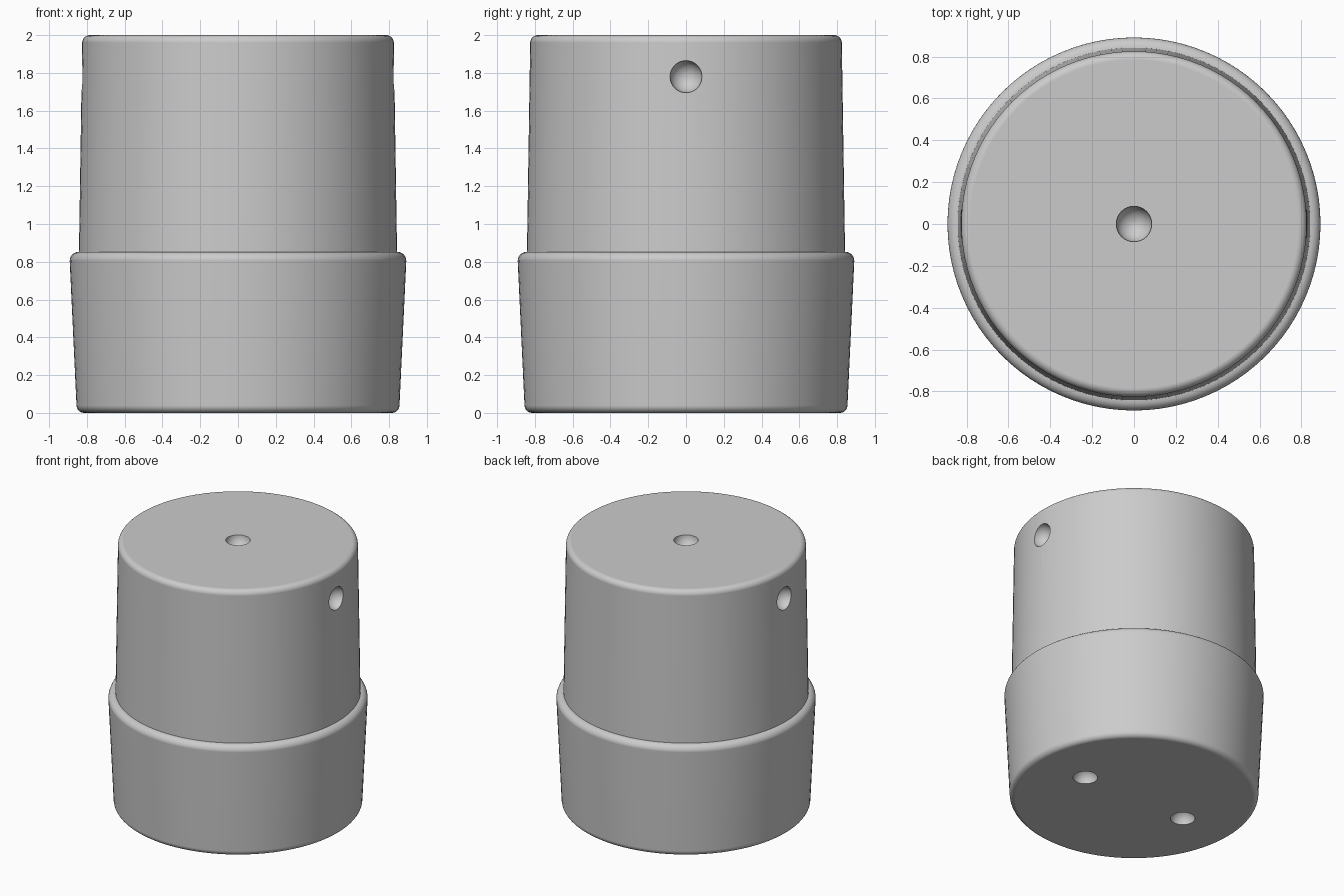
import bpy
import bmesh
import math
from mathutils import Matrix, Vector

cube = bpy.data.objects.get("Cube")
if cube:
    bpy.data.objects.remove(cube, do_unlink=True)

SEGMENTS = 96
DIMPLE_RADIUS = 0.085

grey = bpy.data.materials.new("plain grey")
grey.use_nodes = True
colour = (0.6, 0.6, 0.6, 1)
grey.diffuse_color = colour
grey.node_tree.nodes["Principled BSDF"].inputs["Base Color"].default_value = colour


def arc(radius, z, size, start, end, steps=6):
    """Quarter-round points about a centre, angles in degrees."""
    angles = [math.radians(start + (end - start) * i / steps) for i in range(steps + 1)]
    return [(radius + size * math.cos(a), z + size * math.sin(a)) for a in angles]


def add_object(name, bm):
    mesh = bpy.data.meshes.new(name)
    bm.to_mesh(mesh)
    bm.free()
    mesh.materials.append(grey)
    obj = bpy.data.objects.new(name, mesh)
    bpy.context.collection.objects.link(obj)
    return obj


def lathe(name, profile):
    """Closed solid of revolution with flat end caps."""
    bm = bmesh.new()
    rings = []
    for radius, z in profile:
        rings.append([
            bm.verts.new((radius * math.cos(a), radius * math.sin(a), z))
            for a in (math.tau * i / SEGMENTS for i in range(SEGMENTS))])
    for low, high in zip(rings, rings[1:]):
        for i in range(SEGMENTS):
            j = (i + 1) % SEGMENTS
            bm.faces.new((low[i], low[j], high[j], high[i]))
    bm.faces.new(rings[0][::-1])
    bm.faces.new(rings[-1])
    return add_object(name, bm)


# Flared base with a rounded lip, then a tapered upper drum
profile = (arc(0.815, 0.04, 0.04, -90, 0)
           + arc(0.843, 0.805, 0.048, 0, 90)
           + arc(0.785, 1.96, 0.04, 0, 90))
profile.insert(14, (0.842, 0.853))
body = lathe("stepped_body", profile)

# Round dimples: one on top, one on each side, two underneath
centres = [(0, 0, 2)]
for side in (-1, 1):
    centres += [(side * 0.828, 0, 1.78), (side * 0.437, 0, 0)]
bm = bmesh.new()
for centre in centres:
    bmesh.ops.create_uvsphere(bm, u_segments=32, v_segments=17, radius=DIMPLE_RADIUS,
                              matrix=Matrix.Translation(Vector(centre)))
cutter = add_object("dimple_cutter", bm)
cutter.hide_render = True

bpy.ops.object.select_all(action="DESELECT")
body.select_set(True)
bpy.context.view_layer.objects.active = body
cut = body.modifiers.new("dimples", "BOOLEAN")
cut.operation = "DIFFERENCE"
cut.solver = "EXACT"
cut.object = cutter
bpy.ops.object.modifier_apply(modifier=cut.name)
bpy.data.objects.remove(cutter, do_unlink=True)

# Smooth walls and rounded rims with flat caps
bpy.ops.object.shade_smooth_by_angle(angle=math.radians(35))
normals = body.modifiers.new("flat_caps", "WEIGHTED_NORMAL")
normals.keep_sharp = True
